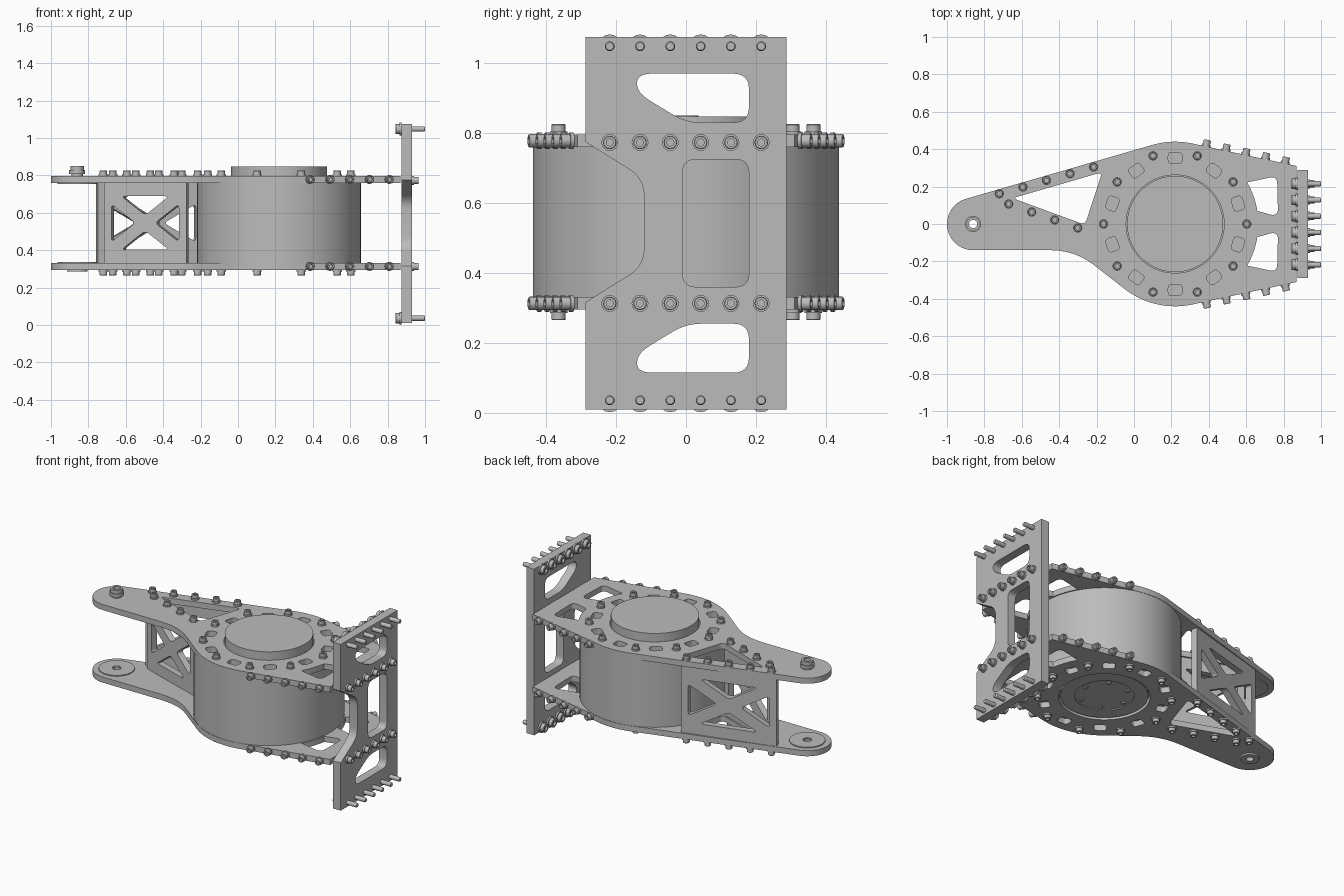
import bpy, bmesh
from math import sin, cos, pi, radians
from mathutils import Vector, Matrix

cube = bpy.data.objects.get("Cube")
if cube:
    bpy.data.objects.remove(cube)

metal = bpy.data.materials.new("machined_grey")
metal.use_nodes = True
GREY = (0.5, 0.5, 0.5, 1)
metal.diffuse_color = GREY
metal.node_tree.nodes["Principled BSDF"].inputs["Base Color"].default_value = GREY

LOW, HIGH = 0.313, 0.778        # heights of the two side plates
HALF = 0.018                    # half thickness of a side plate
MID = (LOW + HIGH) / 2
HUB = Vector((0.22, 0))         # drum axis
PIVOT = Vector((-0.86, 0))      # pivot axis
HUB_R, PIVOT_R = 0.44, 0.14


def finish(mesh):
    bm = bmesh.new()
    bm.from_mesh(mesh)
    bmesh.ops.remove_doubles(bm, verts=bm.verts, dist=0.0001)
    bmesh.ops.recalc_face_normals(bm, faces=bm.faces)
    bm.to_mesh(mesh)
    bm.free()
    mesh.materials.clear()
    mesh.materials.append(metal)
    mesh.shade_smooth()
    mesh.set_sharp_from_angle(angle=radians(30))
    return mesh


def add(name, mesh, matrix=Matrix()):
    ob = bpy.data.objects.new(name, mesh)
    ob.matrix_world = matrix
    bpy.context.collection.objects.link(ob)
    return ob


def lathe(name, profile, steps=24, closed=False):
    """Revolve (radius, height) points about the z axis."""
    bm = bmesh.new()
    vs = [bm.verts.new((r, 0, z)) for r, z in profile]
    pairs = list(zip(vs, vs[1:])) + ([(vs[-1], vs[0])] if closed else [])
    es = [bm.edges.new(p) for p in pairs]
    bmesh.ops.spin(bm, geom=vs + es, axis=(0, 0, 1), cent=(0, 0, 0),
                   angle=2 * pi, steps=steps)
    mesh = bpy.data.meshes.new(name)
    bm.to_mesh(mesh)
    bm.free()
    return finish(mesh)


def sheet(name, loops, half, matrix=Matrix()):
    """Flat plate from an outline followed by its holes."""
    cu = bpy.data.curves.new(name, 'CURVE')
    cu.dimensions, cu.fill_mode, cu.extrude = '2D', 'BOTH', half
    for loop in loops:
        sp = cu.splines.new('POLY')
        sp.points.add(len(loop) - 1)
        for p, q in zip(sp.points, loop):
            p.co = (q[0], q[1], 0, 1)
        sp.use_cyclic_u = True
    tmp = bpy.data.objects.new(name + "_curve", cu)
    mesh = bpy.data.meshes.new_from_object(tmp)
    bpy.data.objects.remove(tmp)
    return add(name, finish(mesh), matrix)


def arc(centre, r, a0, a1, n=24):
    angles = [radians(a0 + (a1 - a0) * i / n) for i in range(n + 1)]
    return [(centre[0] + r * cos(a), centre[1] + r * sin(a)) for a in angles]


def bend(a, b, c, d, n=6):
    """Soft corner at b, starting d away on each side."""
    a, b, c = Vector(a), Vector(b), Vector(c)
    p = b + (a - b).normalized() * min(d, (a - b).length * 0.48)
    q = b + (c - b).normalized() * min(d, (c - b).length * 0.48)
    ts = [i / n for i in range(n + 1)]
    return [tuple(p * (1 - t) ** 2 + b * 2 * t * (1 - t) + q * t * t) for t in ts]


def soft(pts, d):
    out = []
    for i, p in enumerate(pts):
        out += bend(pts[i - 1], p, pts[(i + 1) % len(pts)], d)
    return out


def flip(loop, about=0.0):
    return [(x, 2 * about - y) for x, y in loop]


def place(name, mesh, loc, direction):
    rot = Vector(direction).to_track_quat('Z', 'Y').to_matrix().to_4x4()
    add(name, mesh, Matrix.Translation(loc) @ rot)


def bolt_mesh(name, r, h):
    return lathe(name, [(0, 0), (r, 0), (r, h * .3), (r * .8, h * .3), (r * .8, h * .92),
                        (r * .72, h), (r * .42, h), (r * .42, h * .6), (0, h * .6)], 16)


# Side plates: teardrop outline with truss window, slots and end windows
tail = [(-0.8, -PIVOT_R), (-0.316, -PIVOT_R), (-0.051, -0.347)]
outline = (arc(PIVOT, PIVOT_R, 106.1, 270) + bend(*tail, 0.13)
           + arc(HUB, HUB_R, 232, 282.2) + [(0.87, -0.31), (0.87, 0.31)]
           + arc(HUB, HUB_R, 77.8, 106.1, 12))
truss_window = soft([(-0.65, 0.138), (-0.17, 0.277), (-0.262, -0.004)], 0.03)
end_window = (arc(HUB, 0.445, 30, 9, 8)
              + soft([(0.66, 0.043), (0.77, 0.05), (0.765, 0.25), (0.61, 0.25)], 0.03)[7:21])
slots = []
for k in range(10):
    a = radians(18 + 36 * k)
    out, side = Vector((cos(a), sin(a))), Vector((-sin(a), cos(a)))
    c = HUB + out * 0.353
    slots.append(soft([tuple(c + out * .03 * i + side * .037 * j)
                       for i, j in ((1, 1), (-1, 1), (-1, -1), (1, -1))], 0.02))
holes = [truss_window, end_window, flip(end_window), arc(PIVOT, 0.026, 0, 345, 23)] + slots
hub_hole = arc(HUB, 0.262, 0, 354, 59)
for name, z in (("lower_side_plate", LOW), ("upper_side_plate", HIGH)):
    sheet(name, [outline, hub_hole] + holes, HALF, Matrix.Translation((0, 0, z)))

# Motor drum with raised top cap and recessed bottom face
drum = lathe("drum", [(0, .308), (.17, .308), (.17, .302), (.25, .302), (.25, LOW + HALF),
                      (HUB_R - .002, LOW + HALF), (HUB_R - .002, HIGH - HALF),
                      (.257, HIGH - HALF), (.257, .848), (0, .848)], 96)
add("drum", drum, Matrix.Translation((HUB.x, 0, 0)))

# Truss panels between the plates
def panel(name, start, end):
    a, b = Vector(start), Vector(end)
    u = (b - a).normalized()
    length, tall = (b - a).length / 2, (HIGH - LOW) / 2 - HALF
    w, h, t = length - 0.042, 0.143, 0.042
    frame = [(-length, -tall), (length, -tall), (length, tall), (-length, tall)]
    k = w * (1 - t / h)
    top = soft([(-k, h), (k, h), (0, t)], 0.025)
    left = soft([(-w, t - h), (-w, h - t), (-w * t / h, 0)], 0.025)
    right = [(-x, y) for x, y in left]
    c = (a + b) / 2
    m = Matrix(((u.x, 0, u.y, c.x), (u.y, 0, -u.x, c.y), (0, 1, 0, MID), (0, 0, 0, 1)))
    sheet(name, [frame, top, flip(top), left, right], 0.02, m)


panel("back_truss_panel", (-0.755, 0.152), (-0.19, 0.308))
panel("front_truss_panel", (-0.71, 0.121), (-0.27, -0.03))

# End plate with notch, slot and two angled windows
EY, EZ0, EZ1 = 0.288, 0.01, 1.075
notch = [(-EY, .775), (-.12, .67), (-.12, 2 * MID - .67), (-EY, 2 * MID - .775)]
end_outline = ([(-EY, EZ0), (EY, EZ0), (EY, EZ1), (-EY, EZ1), notch[0]]
               + bend(*notch[:3], 0.05) + bend(*notch[1:], 0.05) + [notch[3]])
slot = soft([(-.01, .36), (.18, .36), (.18, .725), (-.01, .725)], 0.04)
angled = soft([(-.14, .97), (.18, .97), (.18, .83), (0, .83), (-.14, .915)], 0.045)
to_end = Matrix(((0, 0, 1, 0.9025), (1, 0, 0, 0), (0, 1, 0, 0), (0, 0, 0, 1)))
sheet("end_plate", [end_outline, slot, angled, flip(angled, (EZ0 + EZ1) / 2)], 0.0275, to_end)

# Bolts through the end plate
edge_bolt = bolt_mesh("edge_bolt", 0.024, 0.036)
long_bolt = bolt_mesh("long_bolt", 0.034, 0.034)
shank = lathe("shank", [(0, 0), (.014, 0), (.014, .13), (.011, .135), (0, .135)], 16)
for i in range(6):
    y = -0.218 + 0.0866 * i
    for z in (LOW, HIGH - .005):
        place("end_plate_bolt", edge_bolt, (0.93, y, z), (1, 0, 0))
    for z in (0.036, 1.048):
        place("mounting_bolt", long_bolt, (0.875, y, z), (-1, 0, 0))
        place("mounting_shank", shank, (0.865, y, z), (1, 0, 0))

# Bolts into the slanted plate edges
a = radians(77.8)
normal, along = Vector((cos(a), sin(a))), Vector((sin(a), -cos(a)))
for k in range(5):
    p = HUB + normal * HUB_R + along * (0.074 + 0.108 * k)
    for s in (1, -1):
        for z in (LOW, HIGH):
            place("slanted_edge_bolt", edge_bolt, (p.x, s * p.y, z),
                  (normal.x, s * normal.y, 0))

# Bolts on the outer faces of both plates
face_bolt = bolt_mesh("face_bolt", 0.025, 0.03)
spots = [HUB + Vector((cos(k * pi / 5), sin(k * pi / 5))) * 0.383 for k in range(10)]
spots += [Vector((-.72 + .126 * k, .162 + .0357 * k)) for k in range(5)]
spots += [Vector((-.67 + .123 * k, .107 - .0427 * k)) for k in range(4)]
for p in spots:
    place("upper_face_bolt", face_bolt, (p.x, p.y, HIGH + HALF), (0, 0, 1))
    place("lower_face_bolt", face_bolt, (p.x, p.y, LOW - HALF), (0, 0, -1))

# Small bolts on the drum underside
small_bolt = bolt_mesh("small_bolt", 0.016, 0.01)
for k in range(6):
    place("drum_bolt", small_bolt,
          (HUB.x + .14 * cos(k * pi / 3), .14 * sin(k * pi / 3), .308), (0, 0, -1))

# Pivot bushings, open through the middle, and inner bosses
def ring(name, profile, z, up):
    place(name, lathe(name, profile, 32, True), (PIVOT.x, 0, z), (0, 0, up))


ring("pivot_bushing", [(.022, -.036), (.022, .054), (.036, .054), (.036, .032), (.043, .032),
                       (.043, .012), (.03, .012), (.03, 0), (.026, 0), (.026, -.036)],
     HIGH + HALF, 1)
ring("pivot_washer", [(.022, -.036), (.022, .01), (.055, .01), (.055, 0), (.026, 0),
                      (.026, -.036)], LOW - HALF, -1)
for z, up in ((LOW + HALF, 1), (HIGH - HALF, -1)):
    ring("pivot_boss", [(.026, -.002), (.026, .006), (.105, .006), (.105, -.002)], z, up)
